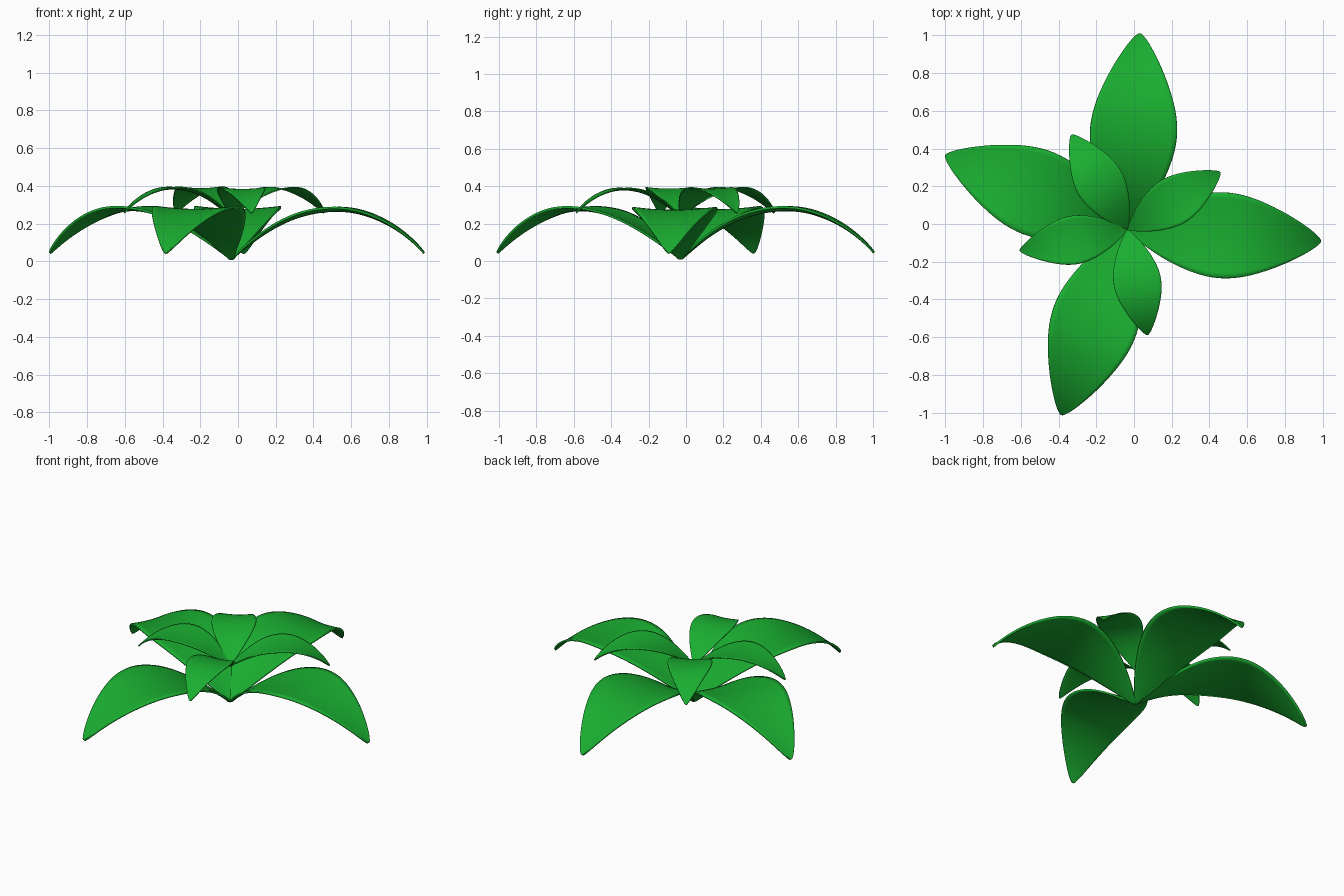
import bpy
from math import cos, sin, radians

if "Cube" in bpy.data.objects:
    bpy.data.objects.remove(bpy.data.objects["Cube"])

# Shared green leaf material
green = bpy.data.materials.new("leaf_green")
green.diffuse_color = (0.01, 0.42, 0.03, 1)
green.use_nodes = True
green.node_tree.nodes["Principled BSDF"].inputs["Base Color"].default_value = green.diffuse_color

CENTRE = (-0.035, -0.03)
# Stations along a leaf: distance out, half width, height of the midrib
STATIONS = [(0.0, 0.012, 0.012), (0.05, 0.045, 0.055), (0.12, 0.095, 0.11),
            (0.22, 0.153, 0.178), (0.35, 0.208, 0.24), (0.5, 0.238, 0.272),
            (0.65, 0.216, 0.270), (0.78, 0.167, 0.229), (0.88, 0.118, 0.177),
            (0.96, 0.070, 0.118), (1.01, 0.034, 0.070), (1.033, 0.008, 0.044)]
ACROSS = [-1, -0.5, 0, 0.5, 1]


def leaf(name, angle, length, base_z):
    """One arching leaf with slightly raised edges, pointing along angle."""
    a, s = radians(angle), length / 1.03
    verts, faces, n = [], [], len(ACROSS)
    for r, w, z in STATIONS:
        for u in ACROSS:
            x, y = r * s, u * w * s
            verts.append((CENTRE[0] + x * cos(a) - y * sin(a),
                          CENTRE[1] + x * sin(a) + y * cos(a),
                          base_z + (z + 0.075 * w * u * u) * s))
    for i in range(len(STATIONS) - 1):
        for j in range(n - 1):
            k = i * n + j
            faces.append((k, k + n, k + n + 1, k + 1))
    mesh = bpy.data.meshes.new(name)
    mesh.from_pydata(verts, [], faces)
    mesh.polygons.foreach_set("use_smooth", [True] * len(faces))
    mesh.materials.append(green)
    ob = bpy.data.objects.new(name, mesh)
    bpy.context.collection.objects.link(ob)
    sub = ob.modifiers.new("smooth", 'SUBSURF')
    sub.levels = sub.render_levels = 2
    thick = ob.modifiers.new("thickness", 'SOLIDIFY')
    thick.thickness = 0.012 * s
    thick.offset = 0
    return ob


# Lower ring of large leaves
for i, (ang, ln) in enumerate([(-3.4, 1.02), (86.4, 1.035), (157.8, 1.035), (250.4, 1.035)]):
    leaf(f"large_leaf_{i + 1}", ang, ln, 0.0)

# Upper ring of small leaves
for i, (ang, ln) in enumerate([(31.7, 0.575), (120.5, 0.58), (191, 0.577), (-79.2, 0.565)]):
    leaf(f"small_leaf_{i + 1}", ang, ln, 0.232)
